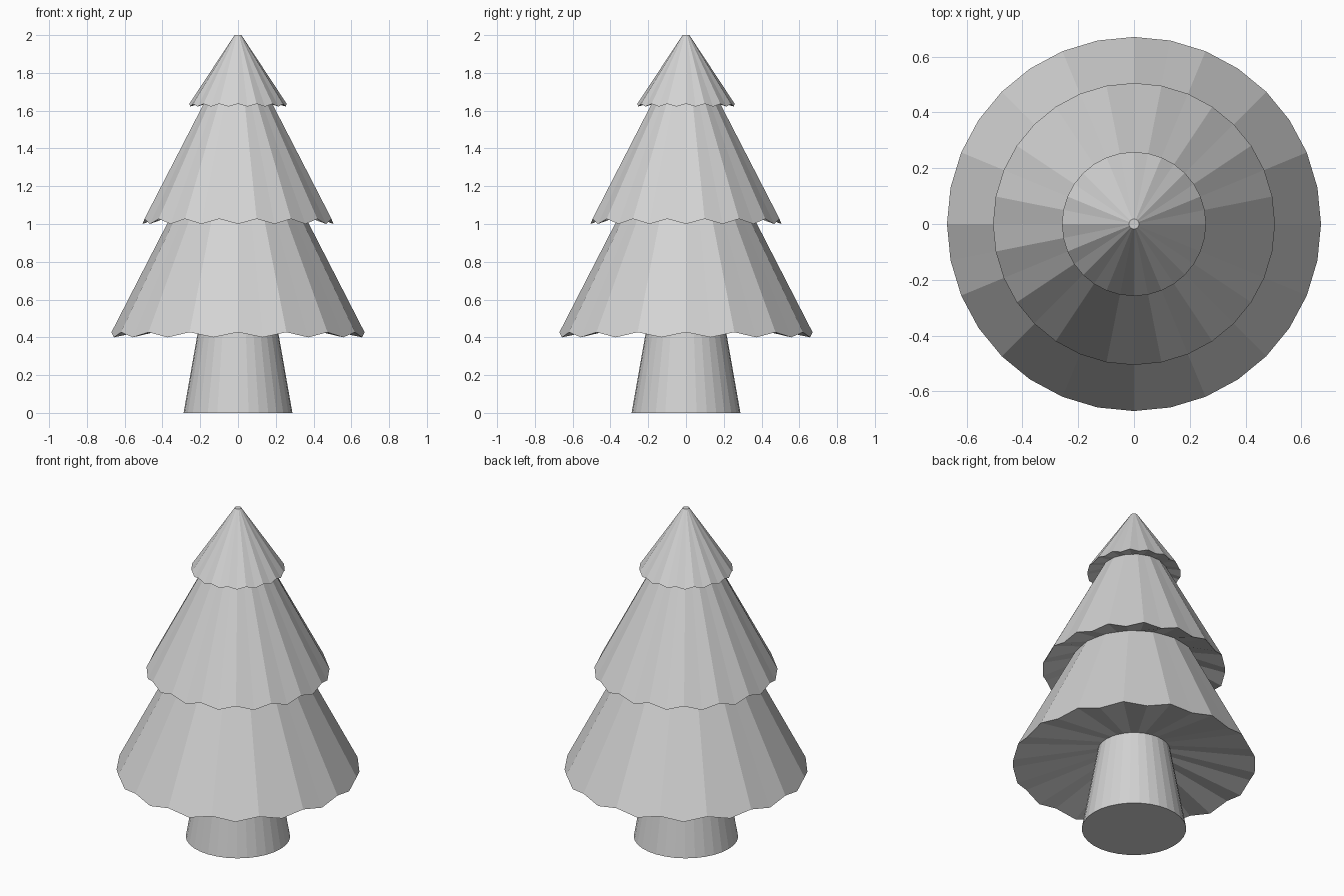
import bpy
import bmesh
from math import sin, cos, pi

SEGMENTS = 32

default = bpy.data.objects.get("Cube")
if default:
    bpy.data.objects.remove(default, do_unlink=True)

grey = bpy.data.materials.new("light_grey")
grey.use_nodes = True
COLOUR = (0.65, 0.65, 0.65, 1)
grey.diffuse_color = COLOUR
grey.node_tree.nodes["Principled BSDF"].inputs["Base Color"].default_value = COLOUR


def ring(bm, radius, z, phase=0, odd_scale=1.0, odd_drop=0.0):
    """Circle of vertices whose every second vertex can be pulled in or down."""
    verts = []
    for i in range(SEGMENTS):
        odd = (i + phase) % 2
        r = radius * (odd_scale if odd else 1)
        a = 2 * pi * i / SEGMENTS
        verts.append(bm.verts.new((r * cos(a), r * sin(a), z - odd * odd_drop)))
    return verts


def bridge(bm, lower, upper):
    for i in range(SEGMENTS):
        j = (i + 1) % SEGMENTS
        bm.faces.new((lower[i], lower[j], upper[j], upper[i]))


def finish(bm, name):
    bmesh.ops.recalc_face_normals(bm, faces=bm.faces)
    mesh = bpy.data.meshes.new(name)
    bm.to_mesh(mesh)
    bm.free()
    mesh.materials.append(grey)
    obj = bpy.data.objects.new(name, mesh)
    bpy.context.collection.objects.link(obj)
    return obj


def branch_tier(name, rim, top, inner, drop, phase):
    """Faceted cone with a scalloped rim and a hollow underside."""
    bm = bmesh.new()
    rim_ring = ring(bm, *rim, phase, odd_drop=drop)
    top_ring = ring(bm, *top, phase, odd_scale=cos(2 * pi / SEGMENTS))
    inner_ring = ring(bm, *inner)
    bridge(bm, rim_ring, top_ring)
    bridge(bm, inner_ring, rim_ring)
    bm.faces.new(top_ring)
    bm.faces.new(inner_ring[::-1])
    return finish(bm, name)


# Tapered trunk
bm = bmesh.new()
base = ring(bm, 0.288, 0)
trunk_top = ring(bm, 0.2, 0.5)
bridge(bm, base, trunk_top)
bm.faces.new(base[::-1])
bm.faces.new(trunk_top)
finish(bm, "trunk")

# Three stacked branch tiers: (radius, height) of rim, top and underside centre
branch_tier("lower_branches", (0.67, 0.427), (0.34, 1.07), (0.195, 0.5), 0.027, 0)
branch_tier("middle_branches", (0.505, 1.027), (0.178, 1.65), (0.335, 1.07), 0.027, 1)
branch_tier("upper_branches", (0.258, 1.636), (0.018, 2.0), (0.172, 1.65), 0.014, 0)
